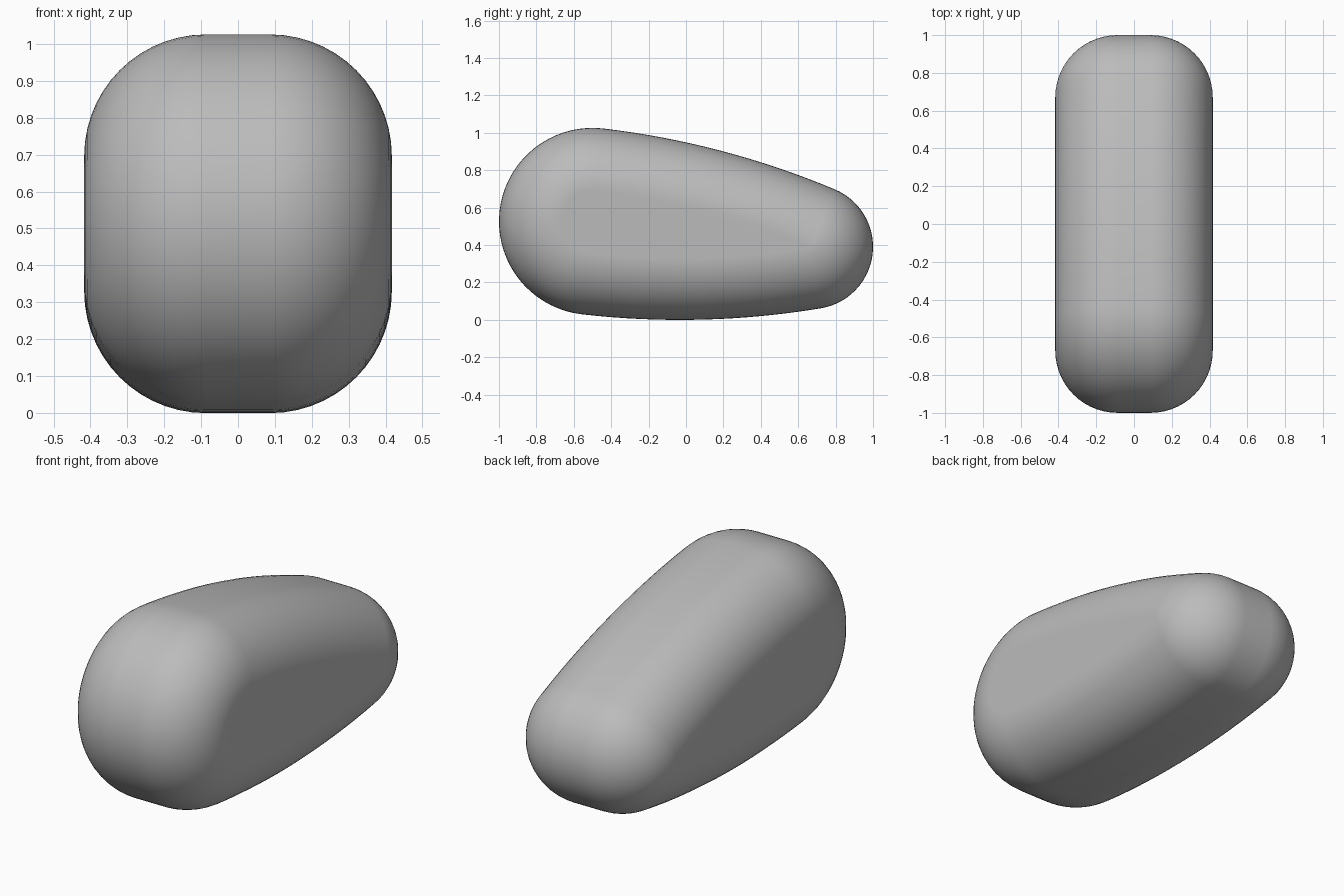
import bpy, bmesh, math
from mathutils import Vector

cube = bpy.data.objects.get("Cube")
if cube:
    bpy.data.objects.remove(cube)

# Side outline: two end circles joined by two broad tangent arcs
FRONT, FRONT_R = Vector((-0.5, 0.526)), 0.5
REAR, REAR_R = Vector((0.667, 0.39)), 0.333
BROAD_R = 4.6
FILLET = 0.33
FLAT = 0.087        # half width of the flat band between the fillets


def broad_centre(side):
    """Centre of the circle enclosing both end circles; side is 1 top, -1 bottom."""
    a, b = BROAD_R - FRONT_R, BROAD_R - REAR_R
    span = REAR - FRONT
    d = span.length
    along = (a * a - b * b + d * d) / (2 * d)
    u = span / d
    across = Vector((-u.y, u.x))
    return FRONT + u * along - across * side * math.sqrt(a * a - along * along)


def angle(v):
    return math.atan2(v.y, v.x)


def outline():
    """Counterclockwise list of (point, outward normal) in the y-z plane."""
    top, low = broad_centre(1), broad_centre(-1)
    a_low_rear, a_top_rear = angle(REAR - low), angle(REAR - top)
    a_top_front, a_low_front = angle(FRONT - top), angle(FRONT - low)
    full = 2 * math.pi
    arcs = [(REAR, REAR_R, a_low_rear, a_top_rear, 28),
            (top, BROAD_R, a_top_rear, a_top_front, 16),
            (FRONT, FRONT_R, a_top_front, a_low_front + full, 36),
            (low, BROAD_R, a_low_front, a_low_rear, 16)]
    pts = []
    for centre, radius, start, end, steps in arcs:
        for i in range(steps):
            t = start + (end - start) * i / steps
            n = Vector((math.cos(t), math.sin(t)))
            pts.append((centre + n * radius, n))
    return pts


# Loft rounded cross-sections from the right side to the left side
bm = bmesh.new()
profile = outline()
steps = 14
quarter = [math.pi / 2 * i / steps for i in range(steps + 1)]
sections = [(-1, t) for t in reversed(quarter)] + [(1, t) for t in quarter]
rings = []
for side, t in sections:
    x = side * (FLAT + FILLET * math.sin(t))
    inset = FILLET * (1 - math.cos(t))
    ring = []
    for p, n in profile:
        q = p - n * inset
        ring.append(bm.verts.new((x, q.x, q.y)))
    rings.append(ring)
count = len(profile)
for r0, r1 in zip(rings, rings[1:]):
    for i in range(count):
        j = (i + 1) % count
        bm.faces.new((r0[i], r0[j], r1[j], r1[i]))

# Flat side panels
bm.faces.new(rings[0])
bm.faces.new(rings[-1])
bmesh.ops.recalc_face_normals(bm, faces=bm.faces)
for f in bm.faces:
    f.smooth = True

mesh = bpy.data.meshes.new("rounded_body")
bm.to_mesh(mesh)
bm.free()
body = bpy.data.objects.new("rounded_body", mesh)
bpy.context.collection.objects.link(body)

# Plain grey finish
grey = bpy.data.materials.new("plain grey")
grey.use_nodes = True
colour = (0.5, 0.5, 0.5, 1)
grey.diffuse_color = colour
grey.node_tree.nodes["Principled BSDF"].inputs["Base Color"].default_value = colour
mesh.materials.append(grey)

# Keep the large side panels flat in shading
weighted = body.modifiers.new("weighted_normals", 'WEIGHTED_NORMAL')
weighted.keep_sharp = True
